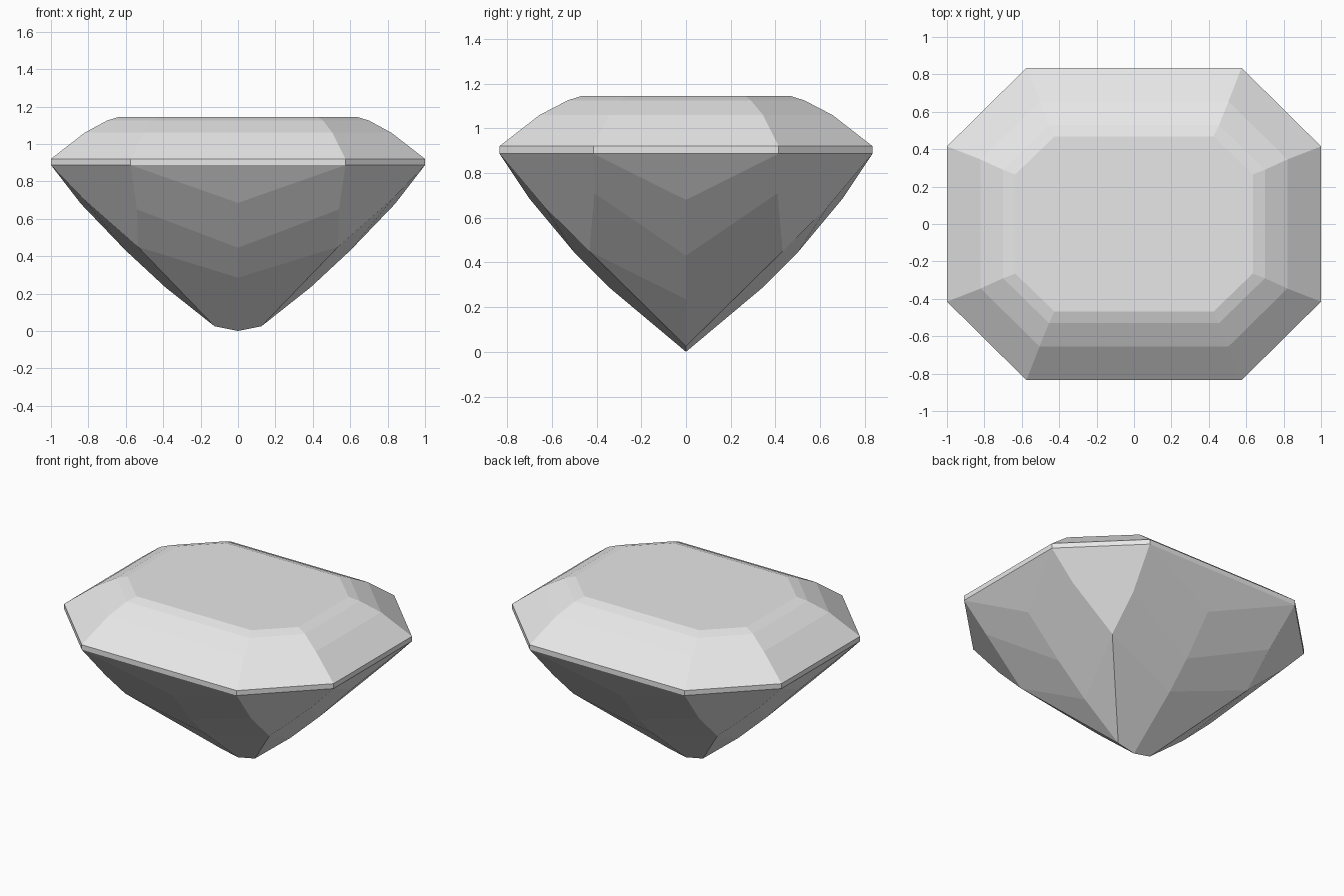
import bpy
import bmesh

cube = bpy.data.objects.get("Cube")
if cube:
    bpy.data.objects.remove(cube, do_unlink=True)

grey = bpy.data.materials.new("pale_grey")
grey.use_nodes = True
colour = (0.8, 0.8, 0.8, 1)
grey.diffuse_color = colour
grey.node_tree.nodes["Principled BSDF"].inputs["Base Color"].default_value = colour


def quarter_part(name, faces):
    """Build one quarter of the stone from its facets and mirror it."""
    bm = bmesh.new()
    for points in faces:
        bm.faces.new([bm.verts.new(p) for p in points])
    bmesh.ops.remove_doubles(bm, verts=bm.verts, dist=0.0005)
    # Orient every facet away from the heart of the stone
    for face in bm.faces:
        face.normal_update()
        middle = face.calc_center_median()
        middle.z -= 0.9
        if face.normal.dot(middle) < 0:
            face.normal_flip()
    mesh = bpy.data.meshes.new(name)
    bm.to_mesh(mesh)
    bm.free()
    mesh.materials.append(grey)
    obj = bpy.data.objects.new(name, mesh)
    bpy.context.collection.objects.link(obj)
    mirror = obj.modifiers.new("mirror", "MIRROR")
    mirror.use_axis = (True, True, False)
    mirror.merge_threshold = 0.0005
    return obj


def outline(side_x, corner_y, corner_x, end_y, z):
    """Quarter of a clipped rectangle: end, two corner points, long side."""
    return [(side_x, 0, z), (side_x, corner_y, z), (corner_x, end_y, z), (0, end_y, z)]


def bands(rings):
    """Join neighbouring outlines with flat facets."""
    return [(a[i], a[i + 1], b[i + 1], b[i])
            for a, b in zip(rings, rings[1:]) for i in range(3)]


# Girdle and stepped crown, closed by the flat table
rim_low = outline(1, 0.415, 0.575, 0.835, 0.887)
rim_top = outline(1, 0.415, 0.575, 0.835, 0.92)
steps = [rim_top,
         outline(0.82, 0.345, 0.505, 0.655, 1.06),
         outline(0.70, 0.29, 0.455, 0.53, 1.125),
         outline(0.635, 0.265, 0.425, 0.468, 1.145)]
table = steps[-1] + [(0, 0, 1.145)]

# Pavilion ridges running from the girdle to the keel
end_mid, end_corner, long_corner, long_mid = rim_low
long_ridge = [(0, 0.70, 0.685), (0, 0.50, 0.445), (0, 0.34, 0.285)]
end_ridge = [(0.84, 0, 0.68), (0.60, 0, 0.43), (0.39, 0, 0.235)]
long_edge = (0.54, 0.635, 0.65)
end_edge = (0.83, 0.41, 0.71)
corner_tip = (0.535, 0.432, 0.45)
keel_mid, keel_end = (0, 0, 0), (0.125, 0, 0.025)


def pavilion_side(mid, corner, ridge, edge, base):
    """Chevron facets of one side."""
    return [(mid, corner, ridge[0]),
            (ridge[0], corner, edge, ridge[1]),
            (ridge[1], edge, corner_tip, ridge[2]),
            [ridge[2], corner_tip] + base]


pavilion = pavilion_side(long_mid, long_corner, long_ridge, long_edge, [keel_end, keel_mid])
pavilion += pavilion_side(end_mid, end_corner, end_ridge, end_edge, [keel_end])
pavilion.append((end_corner, long_corner, long_edge, corner_tip, end_edge))

quarter_part("gemstone", bands([rim_low] + steps) + [table] + pavilion)
